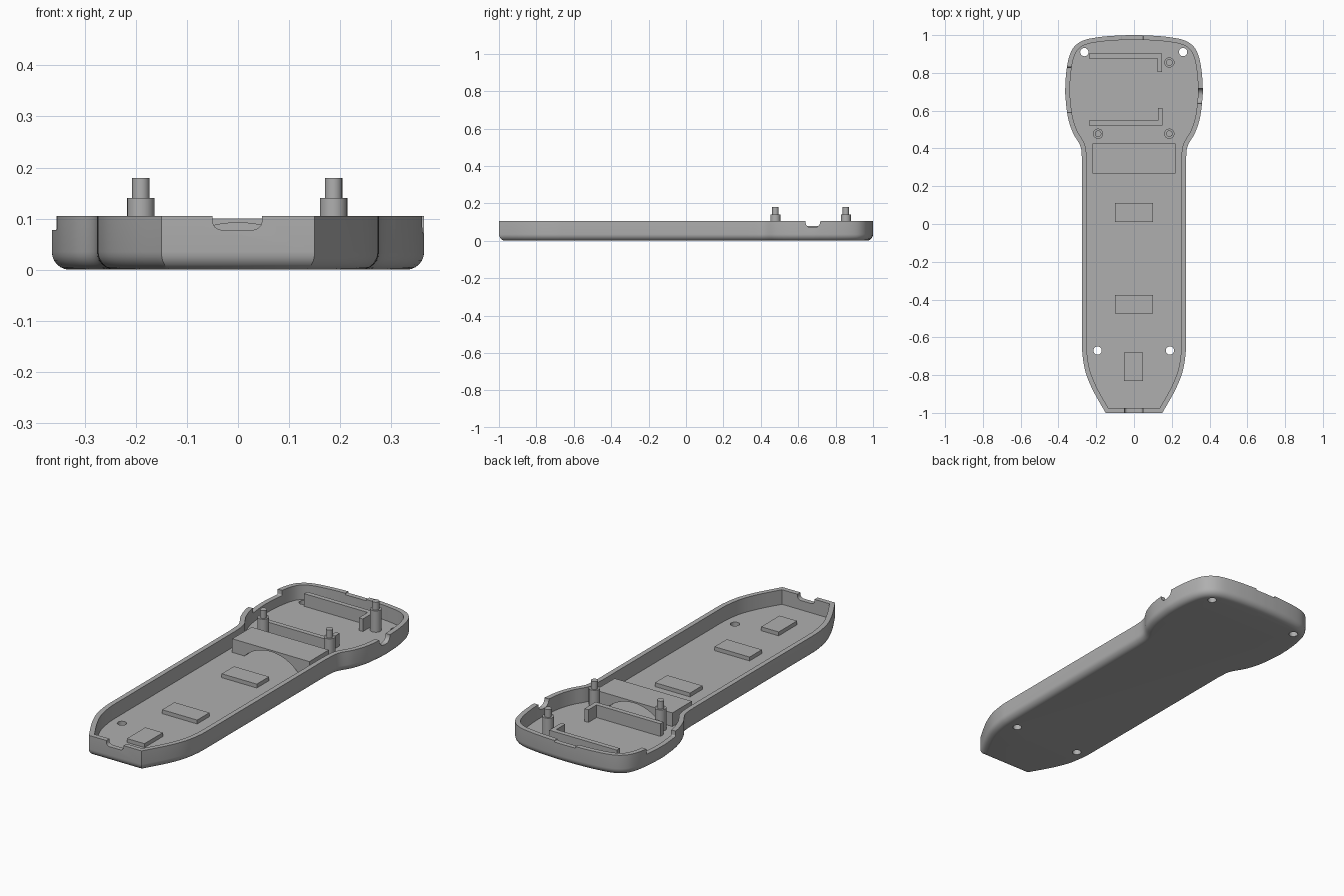
import bpy, bmesh, math
from mathutils import Vector

if "Cube" in bpy.data.objects:
    bpy.data.objects.remove(bpy.data.objects["Cube"])

FLOOR, RIM, WALL, FILLET = 0.03, 0.105, 0.025, 0.035

grey = bpy.data.materials.new("grey plastic")
grey.diffuse_color = (0.43, 0.43, 0.43, 1)
grey.use_nodes = True
grey.node_tree.nodes["Principled BSDF"].inputs["Base Color"].default_value = grey.diffuse_color


def make_object(name, bm):
    bmesh.ops.recalc_face_normals(bm, faces=bm.faces)
    mesh = bpy.data.meshes.new(name)
    bm.to_mesh(mesh)
    bm.free()
    mesh.materials.append(grey)
    ob = bpy.data.objects.new(name, mesh)
    bpy.context.collection.objects.link(ob)
    return ob


def loft(bm, rings):
    """Skin a list of equal-length 3D rings and cap both ends."""
    loops = [[bm.verts.new(p) for p in ring] for ring in rings]
    n = len(loops[0])
    for a, b in zip(loops, loops[1:]):
        for i in range(n):
            j = (i + 1) % n
            bm.faces.new((a[i], a[j], b[j], b[i]))
    bm.faces.new(loops[0])
    bm.faces.new(loops[-1])


def prism(bm, pts, axis, lo, hi):
    """Extrude a 2D profile along x, y or z."""
    place = {"x": lambda u, v, w: (w, u, v),
             "y": lambda u, v, w: (u, w, v),
             "z": lambda u, v, w: (u, v, w)}[axis]
    loft(bm, [[place(u, v, w) for u, v in pts] for w in (lo, hi)])


def rect(x0, x1, y0, y1):
    return [(x0, y0), (x1, y0), (x1, y1), (x0, y1)]


def circle(x, y, r, n=24):
    return [(x + r * math.cos(2 * math.pi * i / n),
             y + r * math.sin(2 * math.pi * i / n)) for i in range(n)]


def notch(u0, u1, bottom, r, top=0.2):
    """Slot open at the top, with rounded lower corners."""
    pts = [(u1, top), (u0, top)]
    for cx, start in ((u0 + r, 180), (u1 - r, 270)):
        for i in range(7):
            a = math.radians(start + 15 * i)
            pts.append((cx + r * math.cos(a), bottom + r + r * math.sin(a)))
    return pts


def spline(pts, steps=5):
    """Catmull-Rom curve through the points."""
    p = [Vector(q) for q in pts]
    p = [2 * p[0] - p[1]] + p + [2 * p[-1] - p[-2]]
    out = []
    for i in range(1, len(p) - 2):
        a, b, c, d = p[i - 1:i + 3]
        for s in range(steps):
            t = s / steps
            out.append(0.5 * (2 * b + (c - a) * t + (2 * a - 5 * b + 4 * c - d) * t ** 2
                              + (3 * b - a - 3 * c + d) * t ** 3))
    return out + [p[-2]]


def inset(pts, d):
    """Mitred inward offset of a counter-clockwise outline."""
    out = []
    for i, p in enumerate(pts):
        e1 = (p - pts[i - 1]).normalized()
        e2 = (pts[(i + 1) % len(pts)] - p).normalized()
        n1, n2 = Vector((-e1.y, e1.x)), Vector((-e2.y, e2.x))
        out.append(p + (n1 + n2) * (d / (1 + n1.dot(n2))))
    return out


# Outline: tapered grip end, straight handle, wide rounded head
grip = spline([(0.15, -1), (0.215, -0.885), (0.255, -0.79), (0.272, -0.70), (0.275, -0.64)])
head = spline([(0.275, 0.33), (0.283, 0.41), (0.322, 0.48), (0.349, 0.56), (0.362, 0.66),
               (0.364, 0.72), (0.358, 0.81), (0.342, 0.89), (0.315, 0.94), (0.265, 0.973),
               (0.18, 0.99), (0.08, 0.998), (0, 1.0)])
half = grip + head
outline = half + [Vector((-p.x, p.y)) for p in reversed(half[:-1])]

# Shell: rounded bottom edge, wall, rim and sunken floor
levels = []
for i in range(7):
    a = math.radians(15 * i)
    levels.append((FILLET * (1 - math.sin(a)), FILLET * (1 - math.cos(a))))
levels += [(0, RIM), (WALL, RIM), (WALL, FLOOR)]
bm = bmesh.new()
loft(bm, [[(p.x, p.y, z) for p in inset(outline, d)] for d, z in levels])
shell = make_object("tray_shell", bm)

# Cutters: screw holes and wall notches
bm = bmesh.new()
for x, y in ((-0.263, 0.91), (0.26, 0.91), (-0.193, -0.67), (0.19, -0.67)):
    prism(bm, circle(x, y, 0.022), "z", -0.05, 0.07)
prism(bm, notch(-0.05, 0.047, 0.078, 0.018), "y", -1.1, -0.95)      # grip end
prism(bm, notch(-0.07, 0.05, 0.097, 0.004), "y", 0.96, 1.1)         # head end
prism(bm, notch(0.638, 0.718, 0.07, 0.032), "x", 0.31, 0.45)        # right side
prism(bm, notch(0.59, 0.83, 0.078, 0.006), "x", -0.45, -0.315)      # left side
cutter = make_object("cutter", bm)
cutter.hide_render = True
mod = shell.modifiers.new("cuts", "BOOLEAN")
mod.operation, mod.solver, mod.object = "DIFFERENCE", "EXACT", cutter
bpy.context.view_layer.objects.active = shell
bpy.ops.object.modifier_apply(modifier=mod.name)
bpy.data.objects.remove(cutter)

BASE = FLOOR - 0.004  # fittings sink slightly into the floor

# Raised pads along the handle
for name, r in (("upper_pad", (-0.1, 0.1, 0.01, 0.11)),
                ("middle_pad", (-0.1, 0.1, -0.475, -0.375)),
                ("lower_pad", (-0.052, 0.048, -0.83, -0.68))):
    bm = bmesh.new()
    prism(bm, rect(*r), "z", BASE, 0.05)
    make_object(name, bm)

# Arched bridge across the neck
arch = []
for i in range(25):
    x = 0.15 - 0.3 * i / 24
    arch.append((x, 0.092 - 0.213 + math.sqrt(0.213 ** 2 - x * x)))
bm = bmesh.new()
prism(bm, [(-0.22, BASE), (-0.22, 0.1), (0.22, 0.1), (0.22, BASE)] + arch, "y", 0.267, 0.425)
make_object("arched_bridge", bm)

# L-shaped board brackets
for name, pts in (
        ("rear_bracket", [(-0.237, 0.877), (0.125, 0.877), (0.125, 0.805),
                          (0.148, 0.805), (0.148, 0.902), (-0.237, 0.902)]),
        ("front_bracket", [(-0.237, 0.522), (0.15, 0.522), (0.15, 0.613),
                           (0.127, 0.613), (0.127, 0.547), (-0.237, 0.547)])):
    bm = bmesh.new()
    prism(bm, pts, "z", BASE, 0.095)
    make_object(name, bm)

# Stepped mounting posts
for name, x, y in (("left_post", -0.19, 0.478), ("right_post", 0.187, 0.478),
                   ("rear_post", 0.187, 0.855)):
    bm = bmesh.new()
    loft(bm, [[(u, v, z) for u, v in circle(x, y, r)]
              for r, z in ((0.027, BASE), (0.027, 0.14), (0.017, 0.14), (0.017, 0.18))])
    make_object(name, bm)

# Smooth curves, crisp edges
bpy.ops.object.select_all(action="SELECT")
bpy.ops.object.shade_smooth_by_angle(angle=math.radians(30))
